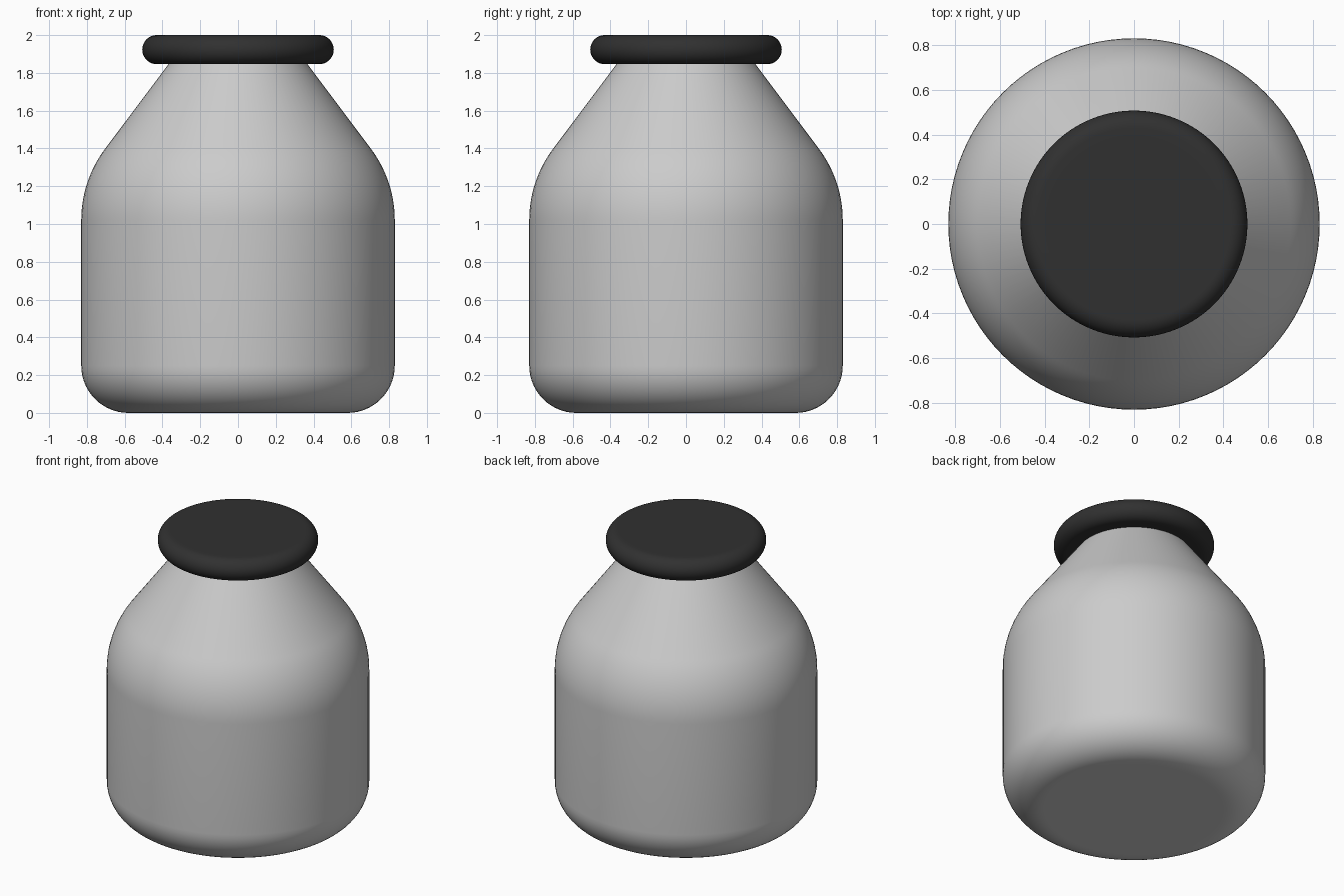
import bpy, bmesh
from math import sin, cos, pi, radians

if "Cube" in bpy.data.objects:
    bpy.data.objects.remove(bpy.data.objects["Cube"])


def arc(cx, cz, r, a0, a1, n):
    """Points on an arc in the (radius, z) plane, angles in degrees."""
    return [(cx + r * cos(radians(a0 + (a1 - a0) * i / n)),
             cz + r * sin(radians(a0 + (a1 - a0) * i / n))) for i in range(n + 1)]


def lathe(name, profile, segments=96):
    """Revolve a profile that starts and ends with a flat, capped disc."""
    bm = bmesh.new()
    rings = [[bm.verts.new((r * cos(2 * pi * k / segments),
                            r * sin(2 * pi * k / segments), z))
              for k in range(segments)] for r, z in profile]
    for a, b in zip(rings, rings[1:]):
        for k in range(segments):
            j = (k + 1) % segments
            bm.faces.new((a[k], a[j], b[j], b[k]))
    bm.faces.new(rings[0][::-1])
    bm.faces.new(rings[-1])
    mesh = bpy.data.meshes.new(name)
    bm.to_mesh(mesh)
    bm.free()
    obj = bpy.data.objects.new(name, mesh)
    bpy.context.collection.objects.link(obj)
    bpy.ops.object.select_all(action='DESELECT')
    obj.select_set(True)
    bpy.context.view_layer.objects.active = obj
    bpy.ops.object.shade_smooth_by_angle(angle=radians(35))
    return obj


# Jar body: rounded base, straight wall, curved shoulder, conical neck
body = ([(0.56, 0.0)] + arc(0.58, 0.25, 0.25, -90, 0, 14)
        + arc(0.20, 1.02, 0.63, 0, 37.5, 14)
        + [(0.365, 1.85)])
lathe("jar_body", body)

# Lid: dark disc with a fully rounded rim
half = 0.077
lid = lathe("lid", [(0.40, 2.0 - 2 * half)]
            + arc(0.507 - half, 2.0 - half, half, -90, 90, 18)
            + [(0.40, 2.0)])
dark = bpy.data.materials.new("dark_lid")
dark.diffuse_color = (0.03, 0.03, 0.03, 1)
dark.use_nodes = True
dark.node_tree.nodes["Principled BSDF"].inputs["Base Color"].default_value = dark.diffuse_color
lid.data.materials.append(dark)
